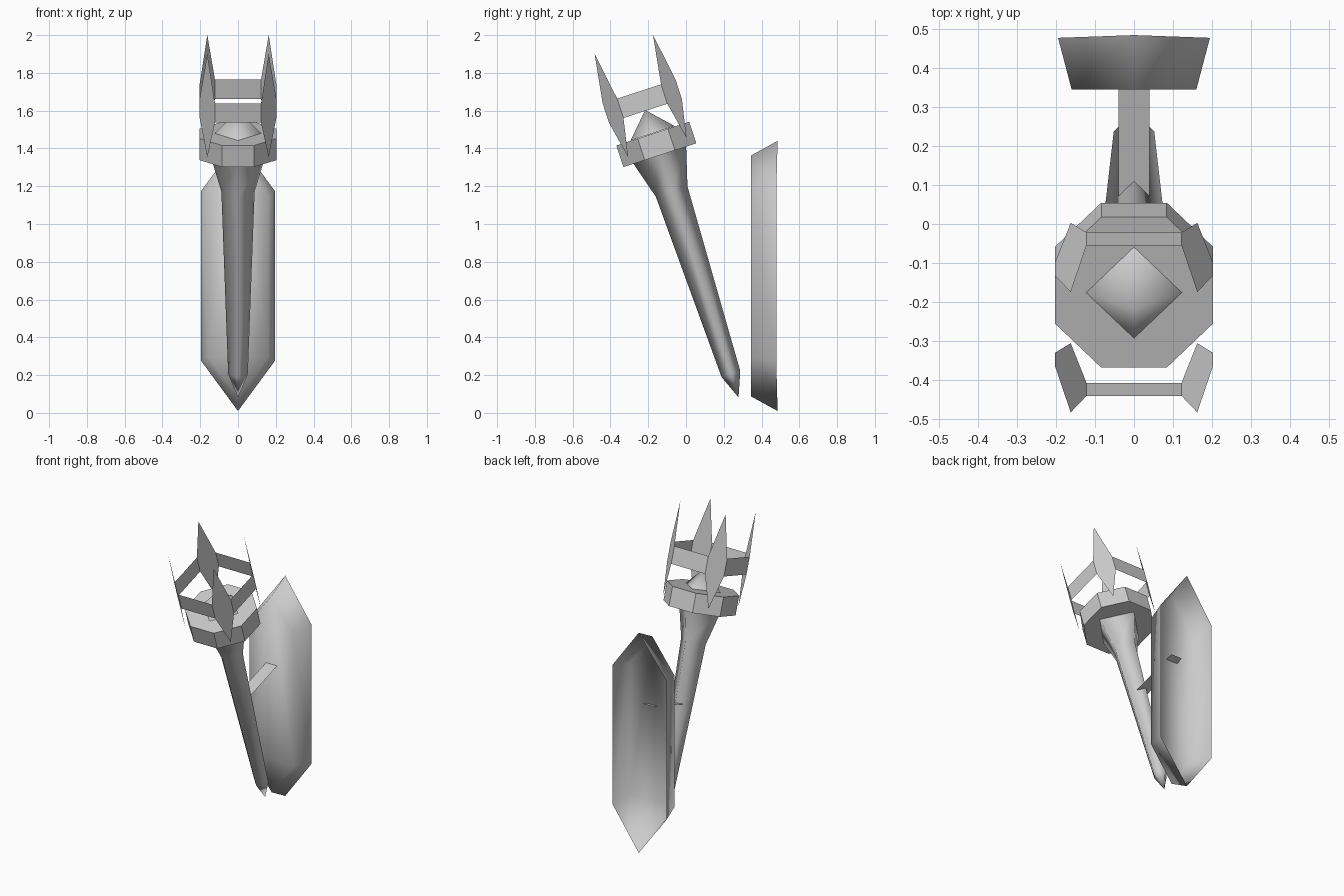
import bpy, bmesh, math
from mathutils import Matrix

cube = bpy.data.objects.get("Cube")
if cube:
    bpy.data.objects.remove(cube)

grey = bpy.data.materials.new("plain grey")
grey.use_nodes = True
COLOUR = (0.6, 0.6, 0.6, 1)
grey.diffuse_color = COLOUR
grey.node_tree.nodes["Principled BSDF"].inputs["Base Color"].default_value = COLOUR

# Torch parts are made upright from the tip, then leaned forward
LEAN = Matrix.Translation((0, 0.278, 0.082)) @ Matrix.Rotation(math.radians(18), 4, "X")


def finish(name, bm, matrix=LEAN, smooth=False, solid=True):
    if solid:
        bmesh.ops.recalc_face_normals(bm, faces=bm.faces)
    for f in bm.faces:
        f.smooth = smooth
    mesh = bpy.data.meshes.new(name)
    bm.to_mesh(mesh)
    bm.free()
    mesh.materials.append(grey)
    obj = bpy.data.objects.new(name, mesh)
    obj.matrix_world = matrix
    bpy.context.collection.objects.link(obj)
    return obj


def face(bm, points):
    return bm.faces.new([bm.verts.new(p) for p in points])


def lathe(name, profile, sides, turn=0.0, smooth=False):
    """Loft regular polygons through (radius, height) pairs; radius 0 makes a point."""
    bm = bmesh.new()
    rings = []
    for r, z in profile:
        count = sides if r else 1
        angles = [turn + math.tau * i / sides for i in range(count)]
        rings.append([bm.verts.new((r * math.cos(a), r * math.sin(a), z)) for a in angles])
    for low, high in zip(rings, rings[1:]):
        for i in range(sides):
            j = (i + 1) % sides
            quad = [low[i % len(low)], low[j % len(low)],
                    high[j % len(high)], high[i % len(high)]]
            bm.faces.new(list(dict.fromkeys(quad)))
    for ring in (rings[0], rings[-1]):
        if len(ring) > 1 and not smooth:
            bm.faces.new(ring)
    return finish(name, bm, smooth=smooth)


# Four-sided handle, octagonal collar and pointed flame
lathe("handle", [(0, 0), (0.052, 0.13), (0.088, 1.145), (0.147, 1.35)], 4, smooth=True)
lathe("collar", [(0.2197, 1.348), (0.2197, 1.468)], 8, math.pi / 8)
lathe("flame", [(0.123, 1.47), (0, 1.6)], 4, smooth=True)

# Cage of thin sheets: four bands joined by four spiked corner prongs
WIDE, NARROW, LOW, HIGH = 0.203, 0.122, 1.595, 1.703
MID = (WIDE + NARROW) / 2
bm = bmesh.new()
for quarter in range(4):
    band = face(bm, [(-NARROW, -WIDE, LOW), (NARROW, -WIDE, LOW),
                     (NARROW, -WIDE, HIGH), (-NARROW, -WIDE, HIGH)])
    prong = face(bm, [(MID, -MID, 1.39), (WIDE, -NARROW, LOW), (WIDE, -NARROW, HIGH),
                      (MID, -MID, 1.965), (NARROW, -WIDE, HIGH), (NARROW, -WIDE, LOW)])
    bmesh.ops.rotate(bm, verts=bm.verts, matrix=Matrix.Rotation(math.pi / 2, 3, "Z"))
bmesh.ops.remove_doubles(bm, verts=bm.verts, dist=0.0005)
finish("cage", bm, solid=False)

# Thin bracket sheet from the handle through the wall plate
bm = bmesh.new()
face(bm, [(-0.04, 0, 0.775), (0.04, 0, 0.775), (0.04, 0.37, 0.775), (-0.04, 0.37, 0.775)])
finish("bracket", bm, solid=False)


# Hollow wall plate: long hexagon front with flared sides, open at the back
def hexagon(bm, half_width, shoulder, tip, y, tip_y):
    outline = [(0, tip_y, -tip), (half_width, y, -shoulder), (half_width, y, shoulder),
               (0, tip_y, tip), (-half_width, y, shoulder), (-half_width, y, -shoulder)]
    return [bm.verts.new(p) for p in outline]


bm = bmesh.new()
rim = hexagon(bm, 0.195, 0.45, 0.715, 0.478, 0.485)
front = hexagon(bm, 0.16, 0.425, 0.638, 0.345, 0.345)
bm.faces.new(front)
for i in range(6):
    j = (i + 1) % 6
    bm.faces.new([front[j], front[i], rim[i], rim[j]])
finish("wall_plate", bm, Matrix.Translation((0, 0, 0.725)), smooth=True, solid=False)
